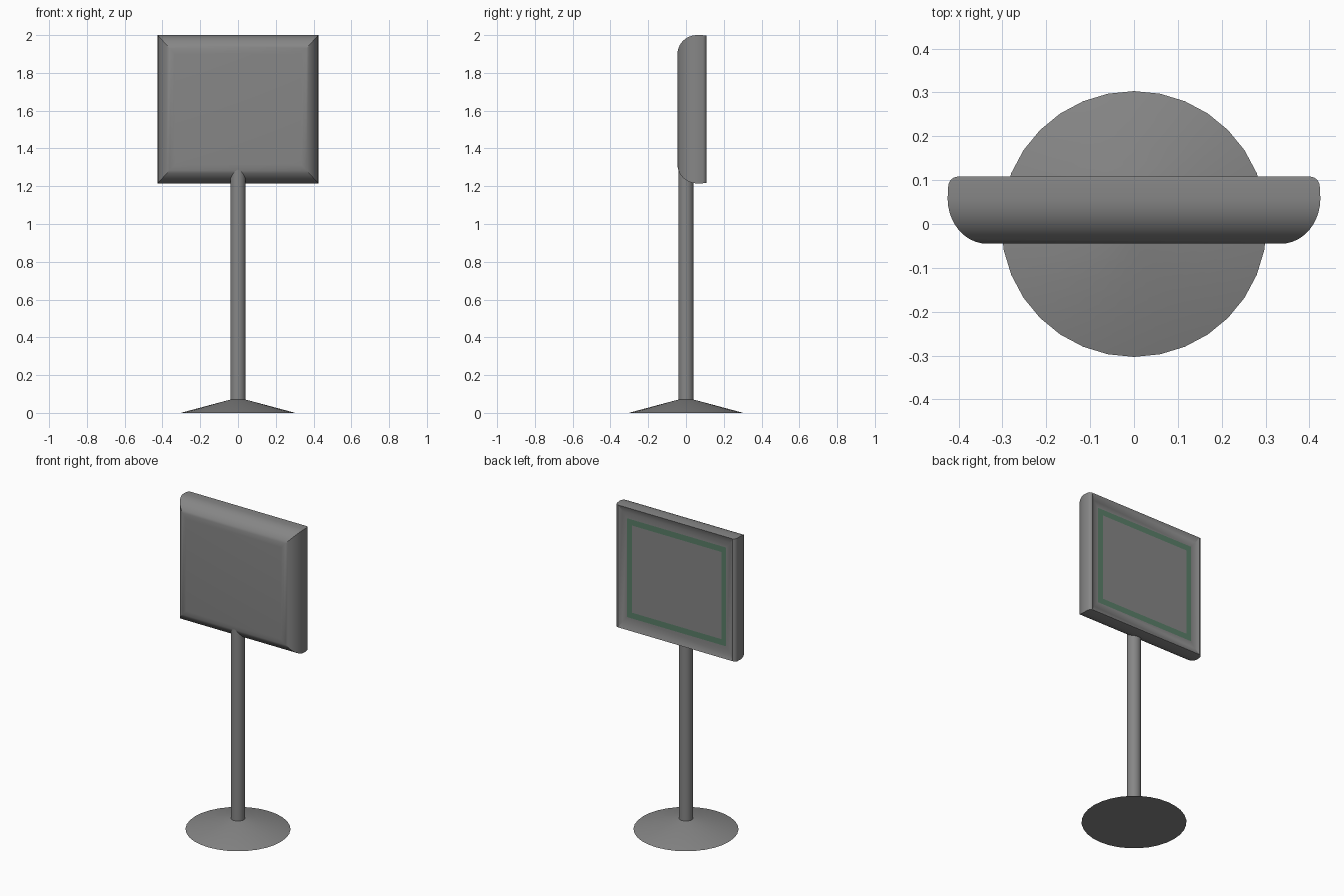
import bpy, bmesh, math

if "Cube" in bpy.data.objects:
    bpy.data.objects.remove(bpy.data.objects["Cube"])


def material(name, rgb):
    m = bpy.data.materials.new(name)
    m.diffuse_color = (*rgb, 1)
    m.use_nodes = True
    m.node_tree.nodes["Principled BSDF"].inputs["Base Color"].default_value = m.diffuse_color
    return m


grey = material("grey metal", (0.24, 0.24, 0.24))
green = material("dull green", (0.10, 0.21, 0.14))


def finish(bm, name, mats):
    bmesh.ops.recalc_face_normals(bm, faces=bm.faces)
    me = bpy.data.meshes.new(name)
    bm.to_mesh(me)
    bm.free()
    ob = bpy.data.objects.new(name, me)
    bpy.context.collection.objects.link(ob)
    for m in mats:
        me.materials.append(m)
    bpy.ops.object.select_all(action='DESELECT')
    ob.select_set(True)
    bpy.context.view_layer.objects.active = ob
    bpy.ops.object.shade_smooth_by_angle(angle=math.radians(30))
    return ob


def cone(name, r1, r2, z0, z1, sides=32):
    bm = bmesh.new()
    bmesh.ops.create_cone(bm, cap_ends=True, segments=sides,
                          radius1=r1, radius2=r2, depth=z1 - z0)
    bmesh.ops.translate(bm, vec=(0, 0, (z0 + z1) / 2), verts=bm.verts)
    return finish(bm, name, [grey])


# Base and pole (pole top pokes through the curved lower edge of the panel)
cone("base", 0.303, 0.042, 0, 0.07)
cone("pole", 0.041, 0.041, 0.05, 1.32)

# Panel: stacked rectangles (x inset, z inset, y, green band after this ring)
HX, Z0, Z1 = 0.425, 1.215, 2.0
rings = []
STEPS = 10
for i in range(STEPS + 1):                      # rounded front edge
    a = math.pi / 2 * i / STEPS
    rings.append((0.09 * (1 - math.sin(a)), 0.1 * (1 - math.sin(a)),
                  0.058 - 0.103 * math.cos(a), 0))
for i in range(1, 5):                           # small rounding on back sides
    a = math.pi / 2 * i / 4
    rings.append((0.022 * (1 - math.cos(a)), 0.003 * i / 4,
                  0.08 + 0.028 * math.sin(a), 0))
rings += [(0.045, 0.04, 0.095, 0),              # sloped lip down to the face
          (0.075, 0.078, 0.095, 1),             # green border band
          (0.11, 0.115, 0.095, 0)]

bm = bmesh.new()
loops = []
for ix, iz, y, _ in rings:
    x, lo, hi = HX - ix, Z0 + iz, Z1 - iz
    loops.append([bm.verts.new(p) for p in
                  ((-x, y, lo), (x, y, lo), (x, y, hi), (-x, y, hi))])
for a, b, ring in zip(loops, loops[1:], rings):
    for k in range(4):
        n = (k + 1) % 4
        f = bm.faces.new((a[k], a[n], b[n], b[k]))
        f.material_index = ring[3]
bm.faces.new(loops[0])
bm.faces.new(loops[-1])
finish(bm, "panel", [grey, green])
